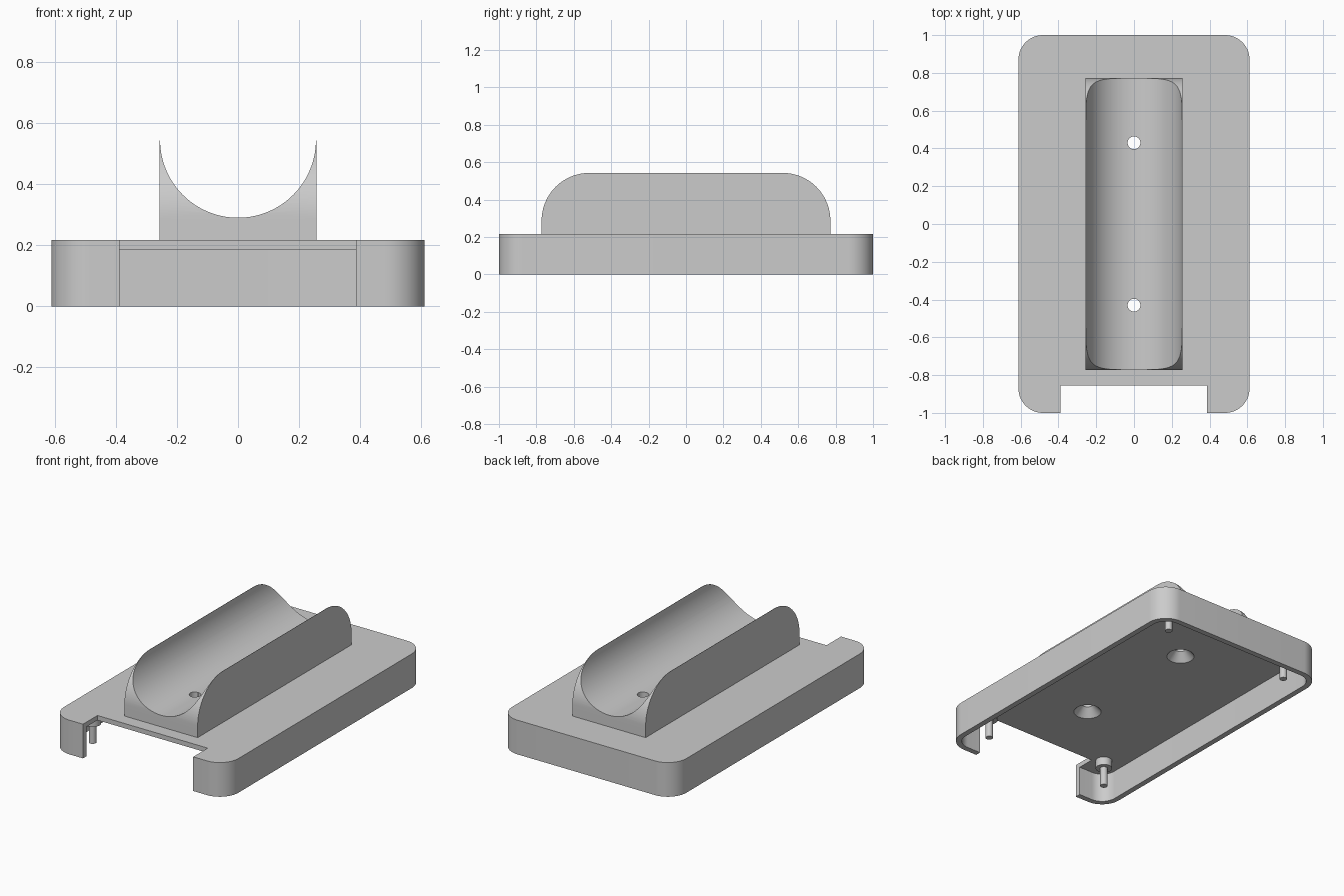
import bpy, bmesh, math
from mathutils import Vector

if "Cube" in bpy.data.objects:
    bpy.data.objects.remove(bpy.data.objects["Cube"])

grey = bpy.data.materials.new("light grey plastic")
grey.diffuse_color = (0.6, 0.6, 0.6, 1)
grey.use_nodes = True
grey.node_tree.nodes["Principled BSDF"].inputs["Base Color"].default_value = grey.diffuse_color


def prism(name, outline, direction):
    """Extrude a closed outline of 3D points along a direction."""
    bm = bmesh.new()
    face = bm.faces.new([bm.verts.new(p) for p in outline])
    new = bmesh.ops.extrude_face_region(bm, geom=[face])["geom"]
    bmesh.ops.translate(bm, vec=Vector(direction),
                        verts=[v for v in new if isinstance(v, bmesh.types.BMVert)])
    bmesh.ops.recalc_face_normals(bm, faces=bm.faces)
    return finish(name, bm)


def lathe_part(name, x, y, z0, z1, r0, r1, sides=40):
    """Cylinder or cone standing between two heights."""
    bm = bmesh.new()
    bmesh.ops.create_cone(bm, cap_ends=True, segments=sides,
                          radius1=r0, radius2=r1, depth=z1 - z0)
    bmesh.ops.translate(bm, vec=(x, y, (z0 + z1) / 2), verts=bm.verts)
    return finish(name, bm)


def finish(name, bm):
    me = bpy.data.meshes.new(name)
    bm.to_mesh(me)
    bm.free()
    me.materials.append(grey)
    ob = bpy.data.objects.new(name, me)
    bpy.context.collection.objects.link(ob)
    return ob


def boolean(ob, cutter, op="DIFFERENCE"):
    """Apply a boolean and discard the cutter."""
    m = ob.modifiers.new("cut", "BOOLEAN")
    m.operation, m.object, m.solver = op, cutter, "EXACT"
    bpy.context.view_layer.objects.active = ob
    bpy.ops.object.modifier_apply(modifier=m.name)
    bpy.data.objects.remove(cutter, do_unlink=True)


def arc(cx, cy, r, a0, a1, n):
    return [(cx + r * math.cos(math.radians(a0 + (a1 - a0) * i / n)),
             cy + r * math.sin(math.radians(a0 + (a1 - a0) * i / n))) for i in range(n + 1)]


def rounded_box(name, hx, hy, r, z0, z1):
    pts = []
    for k, (sx, sy) in enumerate([(1, 1), (-1, 1), (-1, -1), (1, -1)]):
        pts += arc(sx * (hx - r), sy * (hy - r), r, 90 * k, 90 * k + 90, 14)
    return prism(name, [(x, y, z0) for x, y in pts], (0, 0, z1 - z0))


# Hollow base shell, open underneath, with a notch through the front
TOP, UNDER, WALL = 0.217, 0.187, 0.035
base = rounded_box("base_shell", 0.612, 1.0, 0.13, 0, TOP)
boolean(base, rounded_box("cavity", 0.612 - WALL, 1 - WALL, 0.13 - WALL, -0.1, UNDER))
notch = [(-0.388, -1.1, -0.1), (0.386, -1.1, -0.1), (0.386, -0.855, -0.1), (-0.388, -0.855, -0.1)]
boolean(base, prism("notch", notch, (0, 0, 0.5)))

# Cradle: block with a half-round trough and rounded ends
HX, HY, CREST = 0.257, 0.772, 0.543
trough = arc(0, 0.546, 0.2555, 360, 180, 64)
section = [(-HX, 0.2), (HX, 0.2), (HX, 0.546)] + trough + [(-HX, 0.546)]
cradle = prism("cradle", [(x, -0.9, z) for x, z in section], (0, 1.8, 0))
R = 0.255
side = [(-HY, 0.1), (HY, 0.1)] + arc(HY - R, CREST - R, R, 0, 90, 24) \
    + arc(-HY + R, CREST - R, R, 90, 180, 24)
boolean(cradle, prism("end_rounding", [(-0.5, y, z) for y, z in side], (1, 0, 0)), "INTERSECT")

# Screw holes, countersunk from below
for y in (-0.43, 0.43):
    for ob in (base, cradle):
        boolean(ob, lathe_part("hole", 0, y, 0.1, 0.5, 0.034, 0.034))
        boolean(ob, lathe_part("countersink", 0, y, UNDER - 0.01, 0.24, 0.09, 0.034))

# Bosses with locating pins in the four inner corners
parts = [base, cradle]
for x in (-0.45, 0.44):
    for y in (-0.815, 0.845):
        parts.append(lathe_part("boss", x, y, 0.135, UNDER + 0.01, 0.049, 0.049))
        parts.append(lathe_part("locating_pin", x, y, 0.015, 0.15, 0.022, 0.022, 24))

# Smooth curves, sharp edges
for ob in parts:
    bpy.ops.object.select_all(action="DESELECT")
    ob.select_set(True)
    bpy.context.view_layer.objects.active = ob
    bpy.ops.object.shade_smooth_by_angle(angle=math.radians(30))
